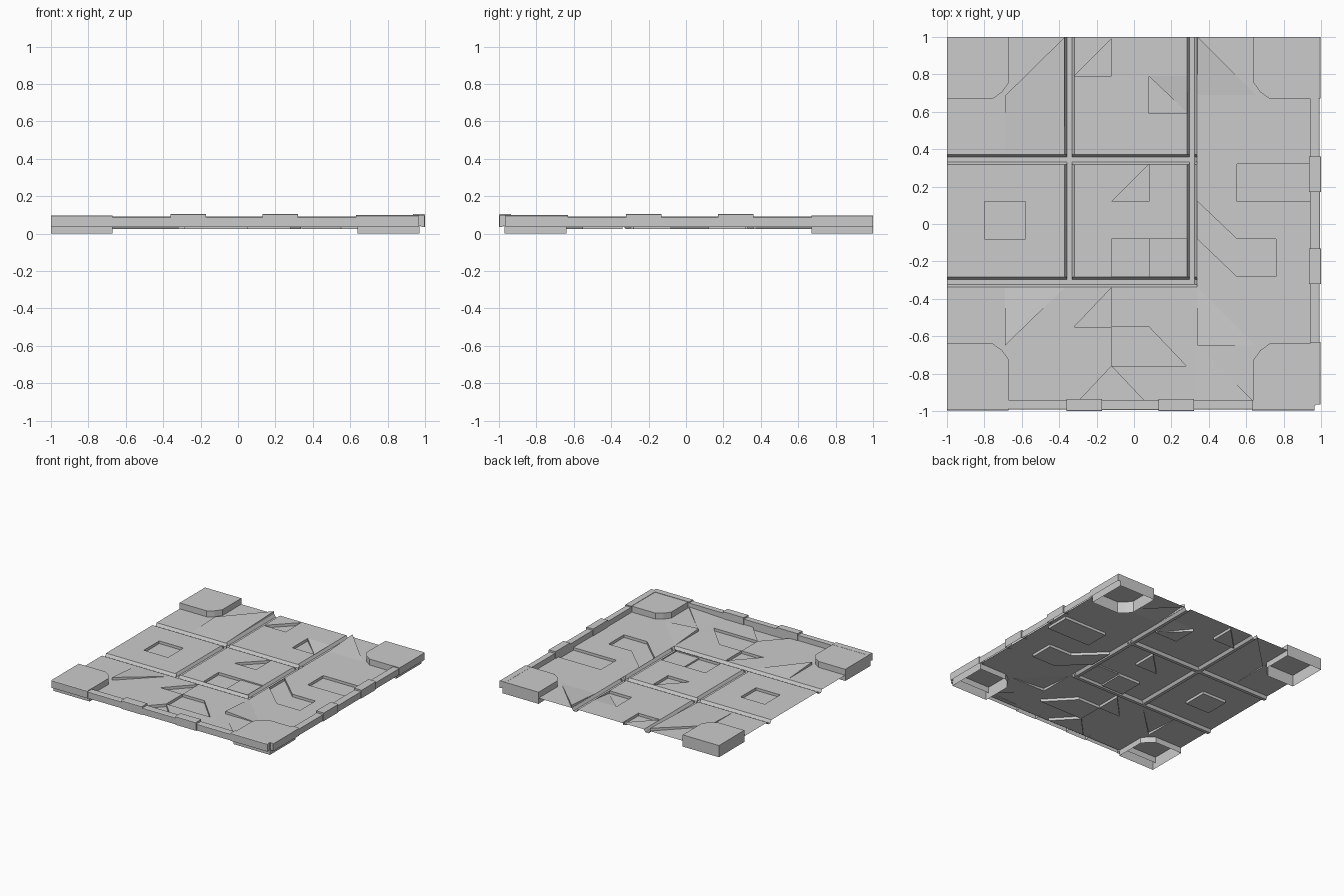
import bpy, bmesh
from mathutils import Vector
from mathutils.geometry import delaunay_2d_cdt

if "Cube" in bpy.data.objects:
    bpy.data.objects.remove(bpy.data.objects["Cube"])

FLOOR, LOW, HIGH, TOP = 0.047, 0.025, 0.07, 0.096
CX, CY, HALF = -0.015, 0.015, 0.985
XMIN, XMAX, YMIN, YMAX = CX - HALF, CX + HALF, CY - HALF, CY + HALF


def finish(name, bm):
    bmesh.ops.remove_doubles(bm, verts=bm.verts, dist=1e-4)
    bmesh.ops.dissolve_limit(bm, angle_limit=0.01, verts=bm.verts, edges=bm.edges)
    me = bpy.data.meshes.new(name)
    bm.to_mesh(me)
    bm.free()
    ob = bpy.data.objects.new(name, me)
    bpy.context.collection.objects.link(ob)
    return ob


def rect(x0, y0, x1, y1):
    return [(x0, y0), (x1, y0), (x1, y1), (x0, y1)]


def inside(p, poly):
    hit = False
    for (x0, y0), (x1, y1) in zip(poly, poly[1:] + poly[:1]):
        if (y0 > p[1]) != (y1 > p[1]) and p[0] < x0 + (p[1] - y0) * (x1 - x0) / (y1 - y0):
            hit = not hit
    return hit


def ramp(poly, heights):
    """Region tilted through the heights given at its first three corners."""
    a, b, c = [Vector((*p, h)) for p, h in zip(poly, heights)]
    n = (b - a).cross(c - a)
    return poly, lambda x, y: a.z - (n.x * (x - a.x) + n.y * (y - a.y)) / n.z


def flat(poly, z):
    return poly, lambda x, y: z


def corner_outline(sx, sy):
    pts = [(HALF, HALF), (0.655, HALF), (0.655, 0.74), (0.69, 0.69), (0.74, 0.655), (HALF, 0.655)]
    pts = [(CX + sx * x, CY + sy * y) for x, y in pts]
    return pts if sx * sy > 0 else pts[::-1]


# floor regions, later ones override earlier ones
regions = [flat(rect(XMIN, YMIN, XMAX, YMAX), FLOOR)]

# raised wedges
for pts in ([(-1, .38), (-.37, .38), (-.37, 1)],
            [(.65, .69), (.34, .69), (.34, 1)],
            [(-.37, -.34), (-.69, -.34), (-.69, -.65)],
            [(.34, -.34), (.65, -.65), (.34, -.65)]):
    regions.append(ramp(pts, (FLOOR, FLOOR, HIGH)))
regions.append(ramp([(.34, -.65), (.34, -.94), (.63, -.94)], (FLOOR, FLOOR, .058)))
regions.append(flat([(-1, .38), (-.69, .38), (-.69, .69)], FLOOR))

# recessed panel details
for pts in (
        [(-.32, .79), (-.12, .79), (-.12, .99)],
        [(.08, .59), (.29, .59), (.08, .79)],
        rect(-.8, -.08, -.58, .12),
        [(-.12, .12), (.08, .12), (.08, .32)],
        rect(-.12, -.28, .08, -.08),
        [(.34, .12), (.55, -.08), (.76, -.08), (.76, -.28), (.55, -.28), (.34, -.08)],
        rect(.55, .12, .94, .32),
        [(-.32, -.55), (-.12, -.55), (-.12, -.34)],
        [(-.12, -.55), (.08, -.55), (.28, -.76), (-.12, -.76)],
        [(-.12, -.76), (.05, -.94), (-.29, -.94)]):
    regions.append(flat(pts, LOW))
regions.append(ramp([(.29, .59), (.29, .79), (.08, .79)], (LOW, FLOOR, FLOOR)))
regions.append(flat(rect(.08, -.28, .29, -.08), .037))

# grooves between the panels: sloped banks, then flat bottoms
B = 0.014
gx, gy = ((-.372, -.318), (.284, .338)), ((-.338, -.284), (.318, .372))
for a, b in gx:
    regions.append(ramp([(a, -.338), (a + B, -.338), (a + B, 1), (a, 1)], (FLOOR, LOW, LOW)))
    regions.append(ramp([(b, -.338), (b - B, -.338), (b - B, 1), (b, 1)], (FLOOR, LOW, LOW)))
for a, b in gy:
    regions.append(ramp([(-1, a), (-1, a + B), (.338, a + B), (.338, a)], (FLOOR, LOW, LOW)))
    regions.append(ramp([(-1, b), (-1, b - B), (.338, b - B), (.338, b)], (FLOOR, LOW, LOW)))
regions += [flat(rect(a + B, -.338 + B, b - B, 1), LOW) for a, b in gx]
regions += [flat(rect(-1, a + B, .338 - B, b - B), LOW) for a, b in gy]

# corner openings
corners = [corner_outline(sx, sy) for sx in (-1, 1) for sy in (-1, 1)]
regions += [(c, None) for c in corners]

# floor sheet: triangulate the outlines, lift each region and wall the steps
pts, edges = [], []
for poly, _ in regions:
    n = len(pts)
    pts += [Vector(p) for p in poly]
    edges += [(n + i, n + (i + 1) % len(poly)) for i in range(len(poly))]
vs, _, tris, *_ = delaunay_2d_cdt(pts, edges, [], 0, 1e-4)
bm = bmesh.new()
owner = {}
for t in tris:
    t = list(t)
    a, b, c = [vs[i] for i in t]
    area = (b - a).cross(c - a)
    if area < 0:
        t.reverse()
    mid = (a + b + c) / 3
    fn = None
    for poly, f in regions:
        if inside(mid, poly):
            fn = f
    if fn is None:
        continue
    if abs(area) > 1e-9:
        bm.faces.new([bm.verts.new((*vs[i], fn(*vs[i]))) for i in t])
    for i in range(3):
        owner[(t[i], t[(i + 1) % 3])] = fn
for (i, j), f in owner.items():
    g = owner.get((j, i))
    if i < j and g is not None:
        p, q = vs[i], vs[j]
        ring = []
        for v, h in ((q, f), (p, f), (p, g), (q, g)):
            co = Vector((*v, h(*v)))
            if all((co - r).length > 1e-4 for r in ring):
                ring.append(co)
        if len(ring) > 2:
            bm.faces.new([bm.verts.new(co) for co in ring])
finish("floor_panels", bm)


# corner blocks, open underneath
for k, c in enumerate(corners):
    bm = bmesh.new()
    top = [bm.verts.new((x, y, TOP)) for x, y in c]
    low = [bm.verts.new((x, y, 0)) for x, y in c]
    bm.faces.new(top)
    for i in range(len(c)):
        j = (i + 1) % len(c)
        bm.faces.new((top[j], top[i], low[i], low[j]))
    finish(f"corner_block_{k + 1}", bm)

# edge trim on the front and right sides: start, end, top, outer, inner
segments = [(-1, -.67, .097, .996, .94), (-.67, -.36, .09, .992, .94),
            (-.36, -.17, .105, 1, .935), (-.17, .13, .091, .994, .94),
            (.13, .32, .105, 1, .935), (.32, .63, .09, .992, .94),
            (.63, .965, .099, .996, .94)]
for name, mirrored in (("front_trim", False), ("right_trim", True)):
    bm = bmesh.new()
    for s0, s1, top, out, inn in segments:
        prof = [(-out, .035), (-out, top - .004), (-out + .006, top), (-inn, top), (-inn, FLOOR)]
        ends = []
        for s in (s0, s1):
            ends.append([bm.verts.new((-y, -s, z) if mirrored else (s, y, z)) for y, z in prof])
        a, b = ends
        quads = [(a[i], b[i], b[i + 1], a[i + 1]) for i in range(len(prof) - 1)]
        for f in quads + [tuple(a), tuple(reversed(b))]:
            bm.faces.new(tuple(reversed(f)) if mirrored else f)
    finish(name, bm)
